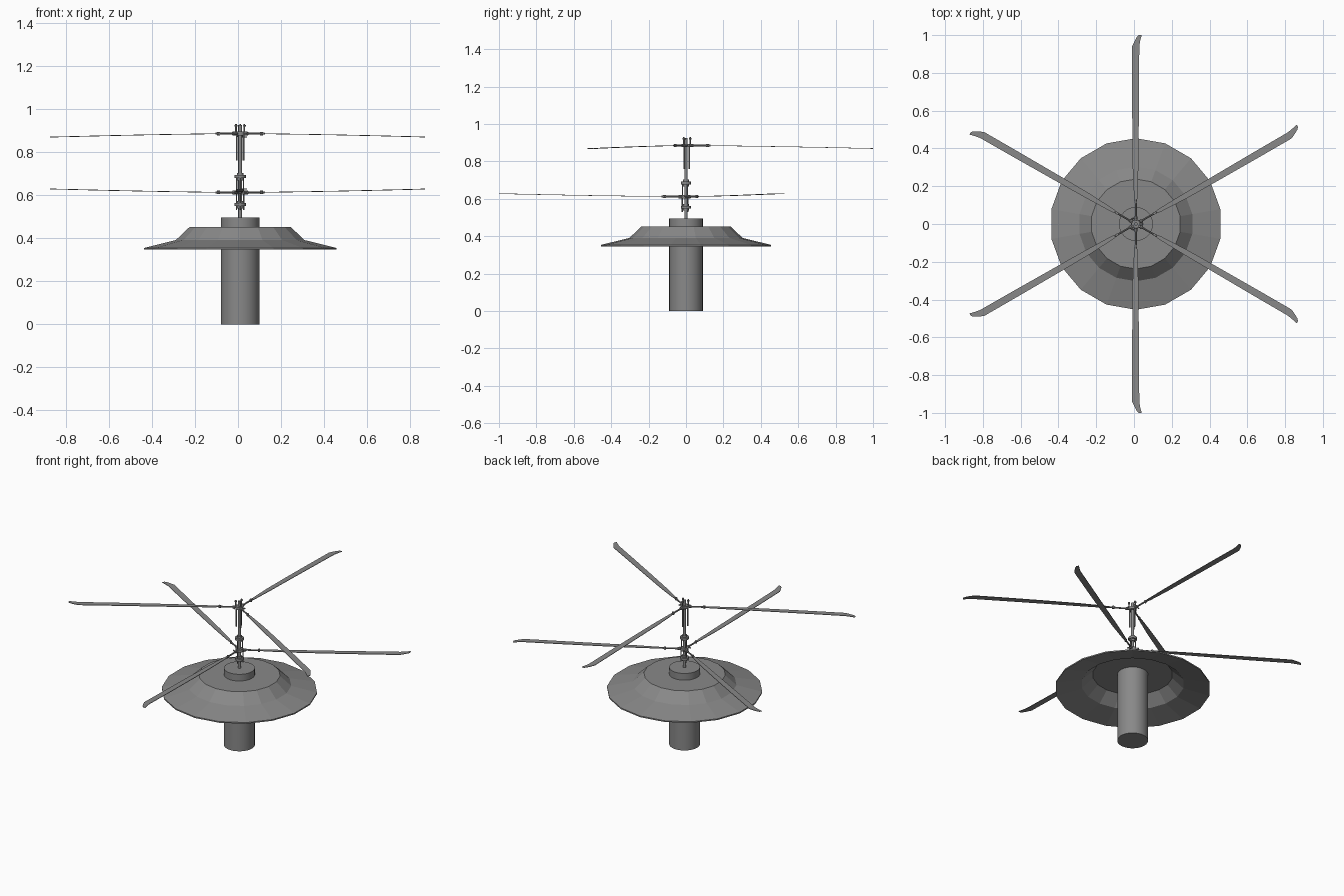
import bpy, bmesh, math
from mathutils import Matrix, Vector

if "Cube" in bpy.data.objects:
    bpy.data.objects.remove(bpy.data.objects["Cube"])

AX = 0.01  # x of the mast axis
grey = bpy.data.materials.new("grey")
grey.diffuse_color = (0.25, 0.25, 0.25, 1)
grey.use_nodes = True
grey.node_tree.nodes["Principled BSDF"].inputs["Base Color"].default_value = grey.diffuse_color


def finish(name, bm, smooth=True):
    bmesh.ops.recalc_face_normals(bm, faces=bm.faces)
    mesh = bpy.data.meshes.new(name)
    bm.to_mesh(mesh)
    bm.free()
    mesh.materials.append(grey)
    ob = bpy.data.objects.new(name, mesh)
    ob.location.x = AX
    bpy.context.collection.objects.link(ob)
    if smooth:
        bpy.ops.object.select_all(action='DESELECT')
        ob.select_set(True)
        bpy.context.view_layer.objects.active = ob
        bpy.ops.object.shade_smooth_by_angle(angle=math.radians(35))
    return ob


def rod(bm, a, b, r, sides=12):
    """Add a capped cylinder from point a to point b."""
    a, b = Vector(a), Vector(b)
    d = b - a
    m = Matrix.Translation((a + b) / 2) @ d.to_track_quat('Z', 'Y').to_matrix().to_4x4()
    bmesh.ops.create_cone(bm, cap_ends=True, segments=sides, radius1=r, radius2=r,
                          depth=d.length, matrix=m)


def polar(r, deg, z):
    t = math.radians(deg)
    return (r * math.cos(t), r * math.sin(t), z)


def pillar(name, r, z0, z1, sides):
    bm = bmesh.new()
    rod(bm, (0, 0, z0), (0, 0, z1), r, sides)
    return finish(name, bm)


# body and mast
pillar("body", 0.09, 0, 0.495, 32)
pillar("mast", 0.009, 0.49, 0.925, 12)

# thin 18-sided dish
bm = bmesh.new()
profile = [(0.238, 0.452), (0.303, 0.391), (0.454, 0.354),
           (0.454, 0.346), (0.300, 0.382), (0.234, 0.444)]
rings = [[bm.verts.new(polar(r, 10 + 20 * k, z)) for k in range(18)] for r, z in profile]
for a, b in zip(rings, rings[1:]):
    for k in range(18):
        j = (k + 1) % 18
        bm.faces.new((a[k], a[j], b[j], b[k]))
bm.faces.new(rings[0])
bm.faces.new(rings[-1])
finish("dish", bm, smooth=False)

# blade sections: radius, trailing edge, leading edge
SECTIONS = [(0.12, -0.006, 0.006), (0.15, -0.009, 0.010), (0.30, -0.013, 0.017),
            (0.50, -0.015, 0.019), (0.72, -0.017, 0.020), (0.94, -0.018, 0.020),
            (0.97, -0.023, 0.006), (0.99, -0.028, -0.005), (1.0, -0.031, -0.015)]


def rotor(label, z, bend, side, start):
    for i in range(3):
        ang = start + 120 * i
        turn = Matrix.Rotation(math.radians(ang), 4, 'Z')
        # blade with swept tip
        bm = bmesh.new()
        loops = []
        for r, y0, y1 in SECTIONS:
            zz = z + bend * r ** 1.5
            loops.append([bm.verts.new(turn @ Vector((r, side * y, zz + h)))
                          for y, h in ((y0, -.0015), (y1, -.0015), (y1, .0015), (y0, .0015))])
        for a, b in zip(loops, loops[1:]):
            for k in range(4):
                j = (k + 1) % 4
                bm.faces.new((a[k], a[j], b[j], b[k]))
        bm.faces.new(loops[0])
        bm.faces.new(loops[-1])
        finish(label + "_blade", bm, smooth=False)
        # grip arm, collars and pitch horn
        bm = bmesh.new()
        rod(bm, polar(0.01, ang, z), polar(0.13, ang, z), 0.005, 8)
        rod(bm, polar(0.025, ang, z), polar(0.04, ang, z), 0.009, 8)
        rod(bm, polar(0.115, ang, z - 0.008), polar(0.115, ang, z + 0.008), 0.007, 8)
        rod(bm, polar(0.035, ang, z), polar(0.036, ang + side * 40, z), 0.004, 8)
        finish(label + "_grip", bm)
    # central hub
    pillar(label + "_hub", 0.023, z - 0.009, z + 0.009, 16)


rotor("upper_rotor", 0.885, -0.016, 1, 90)
rotor("lower_rotor", 0.612, 0.016, -1, 30)

# swash plates and collars
for name, z in (("upper_swash_plate", 0.685), ("lower_swash_plate", 0.555)):
    pillar(name, 0.026, z - 0.007, z + 0.007, 16)
    pillar(name + "_collar", 0.015, z - 0.018, z + 0.018, 16)


# control links around the mast
def links(name, r, z0, z1, start, thick):
    bm = bmesh.new()
    for i in range(3):
        rod(bm, polar(r, start + 120 * i, z0), polar(r, start + 120 * i, z1), thick, 8)
    finish(name, bm)


links("upper_links", 0.018, 0.76, 0.885, 90, 0.004)
links("middle_links", 0.018, 0.612, 0.69, 30, 0.003)
links("lower_links", 0.020, 0.53, 0.612, 30, 0.003)

# posts with small caps on top
links("top_posts", 0.022, 0.88, 0.93, 90, 0.004)
links("top_caps", 0.022, 0.918, 0.926, 90, 0.007)
